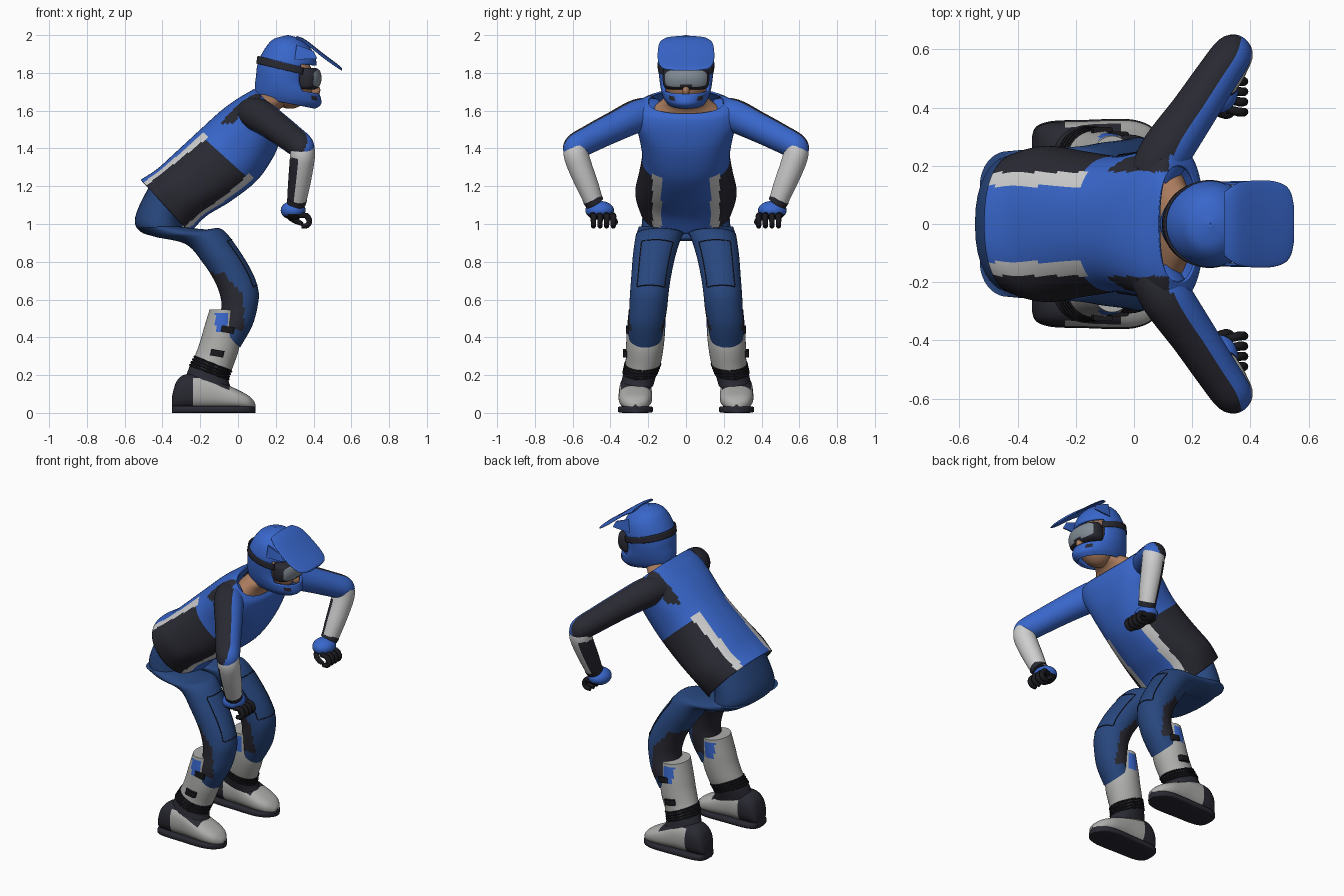
import bpy, bmesh, math
from mathutils import Vector, Matrix

cube = bpy.data.objects.get("Cube")
if cube:
    bpy.data.objects.remove(cube)

COLOURS = {
    "blue": (0.04, 0.135, 0.6), "navy": (0.021, 0.063, 0.21),
    "charcoal": (0.022, 0.022, 0.032), "white": (0.62, 0.62, 0.62),
    "boot_grey": (0.42, 0.42, 0.41), "skin": (0.4, 0.2, 0.11),
    "lens_grey": (0.22, 0.26, 0.3), "black": (0.01, 0.01, 0.013)}
MATS = {}
for key, rgb in COLOURS.items():
    m = bpy.data.materials.new(key)
    m.use_nodes = True
    m.diffuse_color = (*rgb, 1)
    m.node_tree.nodes["Principled BSDF"].inputs["Base Color"].default_value = (*rgb, 1)
    MATS[key] = m


def spline(keys, t):
    """Smooth interpolation through tuples, t counts keys."""
    last = len(keys) - 1
    i = min(int(t), last - 1)
    f = t - i
    a, b, c, d = (keys[max(0, min(last, i + k))] for k in (-1, 0, 1, 2))
    return [q + f * (r - p + f * (2 * p - 5 * q + 4 * r - s + f * (3 * (q - r) + s - p))) / 2
            for p, q, r, s in zip(a, b, c, d)]


def power(v, e):
    return math.copysign(abs(v) ** e, v)


def section(keys, e=1.0):
    """Rings given by back x,z, front x,z, middle y and half width."""
    def f(s, a):
        xb, zb, xf, zf, y, w = spline(keys, s)
        k = power(math.cos(a), e)
        return Vector(((xb + xf + k * (xf - xb)) / 2, y + w * power(math.sin(a), e),
                       (zb + zf + k * (zf - zb)) / 2))
    f.end = len(keys) - 1
    return f


def tube(keys):
    """Round limb through x, y, z, radius."""
    end = len(keys) - 1

    def f(s, a):
        x, y, z, r = spline(keys, s)
        d = (Vector(spline(keys, min(end, s + .05))[:3])
             - Vector(spline(keys, max(0, s - .05))[:3])).normalized()
        u = Vector((1, 0, 0)) - d * d.x
        u = u.normalized() if u.length > .01 else Vector((0, 0, 1))
        return Vector((x, y, z)) + r * (u * math.cos(a) + d.cross(u) * math.sin(a))
    f.end = end
    return f


def ellipsoid(c, r):
    def f(s, a):
        p = math.pi * (.02 + .96 * s)
        return Vector((c[0] + r[0] * math.sin(p) * math.cos(a),
                       c[1] + r[1] * math.sin(p) * math.sin(a), c[2] - r[2] * math.cos(p)))
    f.end = 1
    return f


def build(name, f, colour, n=24, m=32, rule=None, cap=True, thick=0):
    """Skin a surface function; rule(centre, normal, s, a) picks a colour or None to cut."""
    bm = bmesh.new()
    rows = [[bm.verts.new(f(f.end * i / n, math.tau * j / m)) for j in range(m)]
            for i in range(n + 1)]
    info = {}
    for i in range(n):
        for j in range(m):
            k = (j + 1) % m
            face = bm.faces.new((rows[i][j], rows[i][k], rows[i + 1][k], rows[i + 1][j]))
            a = math.tau * (j + .5) / m
            info[face] = (f.end * (i + .5) / n, min(a, math.tau - a))
    if cap:
        bm.faces.new(rows[0])
        bm.faces.new(rows[-1])
    bmesh.ops.recalc_face_normals(bm, faces=bm.faces)
    names, cut = [colour], []
    for face, (s, a) in info.items():
        c = rule(face.calc_center_median(), face.normal, s, a) if rule else colour
        if c is None:
            cut.append(face)
            continue
        if c not in names:
            names.append(c)
        face.material_index = names.index(c)
    bmesh.ops.delete(bm, geom=cut, context='FACES')
    for face in bm.faces:
        face.smooth = True
    mesh = bpy.data.meshes.new(name)
    bm.to_mesh(mesh)
    bm.free()
    mesh.set_sharp_from_angle(angle=math.radians(50))
    for c in names:
        mesh.materials.append(MATS[c])
    obj = bpy.data.objects.new(name, mesh)
    bpy.context.collection.objects.link(obj)
    if thick:
        mod = obj.modifiers.new("thickness", 'SOLIDIFY')
        mod.thickness = thick
    return obj


def pair(name, *args, **kw):
    """Left part plus its mirrored twin."""
    obj = build("left_" + name, *args, **kw)
    twin = obj.copy()
    twin.name = "right_" + name
    twin.data = obj.data.copy()
    twin.data.transform(Matrix.Diagonal((1, -1, 1, 1)))
    twin.data.flip_normals()
    bpy.context.collection.objects.link(twin)


def loop(points, r):
    """Closed thin cord."""
    return tube([(*p, r) for p in points + points[:1]])


# Jersey
def jersey_rule(c, n, s, a):
    y = abs(c.y)
    if s < 2.85 and y > .178:
        return "charcoal"
    if s < 3.05 and .13 < y < .178:
        return "white"
    if y > .18 and c.z > 1.53 and c.x < .12 and n.z > .25:
        return "charcoal"
    return "blue"


jersey = section([(-.515, 1.235, -.255, .95, 0, .245), (-.43, 1.29, -.17, 1.04, 0, .268),
                  (-.33, 1.38, -.04, 1.12, 0, .25), (-.2, 1.5, .1, 1.23, 0, .232),
                  (-.09, 1.6, .19, 1.36, 0, .25), (0, 1.665, .23, 1.47, 0, .275),
                  (.06, 1.7, .24, 1.55, 0, .255), (.085, 1.715, .225, 1.585, 0, .2)], .85)
build("jersey", jersey, "blue", 56, 112, jersey_rule, cap=False, thick=.01)
build("neck", section([(.07, 1.65, .2, 1.555, 0, .19), (.11, 1.69, .22, 1.605, 0, .13),
                       (.15, 1.71, .28, 1.65, 0, .085), (.2, 1.78, .32, 1.72, 0, .075)]), "skin")

# Trousers
build("trouser_seat", section([(-.47, 1.2, -.3, 1.04, 0, .222), (-.53, 1.08, -.29, .97, 0, .232),
                               (-.545, 1.0, -.28, .93, 0, .232), (-.5, .95, -.29, .915, 0, .2),
                               (-.4, .93, -.3, .91, 0, .08)], .9), "navy")
leg = section([(-.53, .98, -.34, .99, .13, .12), (-.45, .935, -.18, .972, .135, .125),
               (-.28, .895, -.085, .972, .145, .122), (-.19, .8, 0, .87, .168, .113),
               (-.12, .69, .075, .745, .185, .105), (-.09, .6, .108, .65, .195, .102),
               (-.09, .54, .105, .57, .2, .1), (-.1, .49, .075, .46, .21, .097),
               (-.1, .46, .01, .345, .215, .088)])
pair("trouser_leg", leg, "navy", 48, 40,
     lambda c, n, s, a: "charcoal" if c.x < min(.59 - .9 * c.z, .03) and .44 < c.z < .74
     else "navy")
# Knee panel seam
corners = [(2.6, -.9), (2.6, .7), (4.7, .7), (4.7, -.9)]
path = []
for (s0, a0), (s1, a1) in zip(corners, corners[1:] + corners[:1]):
    path += [leg(s0 + (s1 - s0) * k / 6, a0 + (a1 - a0) * k / 6) for k in range(6)]
pair("knee_seam", loop(path, .003), "black", 72, 5, cap=False)


# Boots
def shaft_rule(c, n, s, a):
    if s > 3.3:
        return "charcoal"
    if abs(n.y) > .3 and .43 < c.z < .53 and -.12 < c.x < -.05:
        return "blue"
    return "boot_grey"


shaft = section([(-.15, .548, 0, .545, .205, .098), (-.18, .45, .01, .45, .211, .101),
                 (-.2, .38, .005, .34, .217, .1), (-.225, .31, -.03, .235, .226, .094),
                 (-.255, .25, -.05, .175, .243, .089), (-.28, .18, -.03, .12, .258, .086)])
pair("boot_shaft", shaft, "boot_grey", 40, 40, shaft_rule)
for k in range(4):
    ring = [shaft(3.2 + .25 * k, math.tau * j / 16) for j in range(16)]
    pair("ankle_rib_%d" % (k + 1), loop(ring, .006), "black", 48, 6, cap=False)
foot_keys = [(-.35, .08, .03), (-.342, .12, .055), (-.32, .175, .072), (-.27, .205, .083),
             (-.16, .2, .086), (-.07, .155, .089), (0, .122, .086), (.055, .092, .066),
             (.085, .062, .03), (.092, .045, .008)]
pair("boot_foot", section([(x, .02, x, z, .268, w) for x, z, w in foot_keys], .8), "charcoal", 54, 32,
     lambda c, n, s, a: "charcoal" if c.x < -.245 or (c.x < -.05 and n.z > .6) else "boot_grey")
pair("boot_sole", section([(x, 0, x, .036, .268, w + .004) for x, z, w in foot_keys], .35),
     "charcoal", 36, 24)
for k, (x, y, z) in enumerate([(-.055, .318, .44), (-.11, .334, .315)]):
    pair("buckle_%d" % (k + 1), section([(x - .038, z - .01, x + .03, z - .022, y - .02, .02),
                                       (x - .03, z + .024, x + .038, z + .012, y - .02, .02)], .4),
         "black", 4, 16)

# Sleeves and forearms
back = Vector((-.72, .4, .5))
pair("upper_sleeve", tube([(.06, .16, 1.585, .08), (.11, .25, 1.575, .088), (.2, .38, 1.515, .08),
                           (.28, .5, 1.455, .074), (.335, .58, 1.41, .069), (.342, .585, 1.375, .055)]),
     "blue", 40, 40,
     lambda c, n, s, a: "charcoal" if n.dot(back) > .25 else "blue")
pair("forearm", tube([(.34, .58, 1.42, .062), (.342, .582, 1.37, .066), (.335, .56, 1.3, .064),
                      (.322, .52, 1.2, .058), (.31, .487, 1.115, .05)]), "white", 30, 36,
     lambda c, n, s, a: "charcoal" if n.x < -.3 and c.z < 1.35 else "white")

# Gloves
pair("glove_cuff", tube([(.314, .497, 1.135, .053), (.308, .482, 1.11, .051)]), "charcoal", 4, 24)
pair("glove_palm", ellipsoid((.292, .457, 1.072), (.066, .076, .05)), "blue", 16, 24,
     lambda c, n, s, a: "black" if n.z < -.6 else "blue")
for k in range(4):
    y = .385 + .035 * k
    pair("finger_%d" % (k + 1), tube([(.32, y + .01, 1.045, .015), (.36, y, 1.045, .016),
                                    (.378, y, 1.015, .015), (.365, y, .992, .014),
                                    (.335, y, .988, .012)]), "black", 16, 10)
pair("thumb", tube([(.27, .42, 1.05, .018), (.285, .39, 1.03, .017), (.32, .375, 1.01, .015),
                    (.34, .385, 1.0, .01)]), "black", 12, 10)

# Helmet shell with face opening
helmet = section([(.1, 1.67, .41, 1.61, 0, .1), (.09, 1.7, .44, 1.635, 0, .118),
                  (.09, 1.74, .435, 1.68, 0, .132), (.095, 1.78, .41, 1.74, 0, .14),
                  (.1, 1.83, .412, 1.8, 0, .146), (.115, 1.88, .415, 1.86, 0, .146),
                  (.15, 1.94, .385, 1.93, 0, .125), (.19, 1.98, .33, 1.98, 0, .08),
                  (.262, 2.0, .266, 2.0, 0, .002)])


def helmet_rule(c, n, s, a):
    if 2.1 < s < 4.75 and a < 1.12:
        return None
    return "charcoal" if 1.4 < s < 1.8 and .45 < a < .75 else "blue"


build("helmet", helmet, "blue", 48, 64, helmet_rule, cap=False, thick=.014)
build("helmet_strap", section([(.096, 1.85, .415, 1.775, 0, .149), (.103, 1.89, .418, 1.81, 0, .151)]),
      "charcoal", 4, 64, lambda c, n, s, a: None if a < 1.0 else "charcoal",
      cap=False, thick=.008)
visor_flat = section([(x, z, x, z + .014, 0, w) for x, z, w in
                      [(.31, 1.982, .11), (.36, 1.96, .142), (.45, 1.89, .15),
                       (.51, 1.845, .138), (.538, 1.823, .11), (.55, 1.812, .06)]], .5)


def visor(s, a):
    p = visor_flat(s, a)
    p.z -= .6 * p.y * p.y
    return p


visor.end = visor_flat.end
build("visor", visor, "blue", 30, 32)
# Side fins joining the visor to the shell
pair("visor_fin", section([(.3, 1.87, .42, 1.875, .143, .004), (.31, 1.95, .4, 1.915, .138, .004)], .5),
     "blue", 6, 16)

# Face and goggles
build("face", ellipsoid((.275, 0, 1.76), (.125, .115, .15)), "skin", 24, 32)
build("nose", ellipsoid((.41, 0, 1.708), (.026, .02, .03)), "skin", 10, 14)


def goggle_rule(c, n, s, a):
    rise = .012 * (abs(c.y) < .03) * (c.z < 1.77)
    inside = (abs(c.y) / .112) ** 4 + (abs(c.z - 1.77) / (.046 - rise)) ** 4 < 1
    return "lens_grey" if inside and c.x > .33 else "charcoal"


build("goggles", section([(.3, 1.716, .405, 1.712, 0, .1), (.29, 1.73, .43, 1.727, 0, .117),
                          (.285, 1.77, .442, 1.768, 0, .124), (.29, 1.808, .435, 1.808, 0, .119),
                          (.3, 1.825, .415, 1.825, 0, .105)], .92), "charcoal", 40, 80, goggle_rule)
